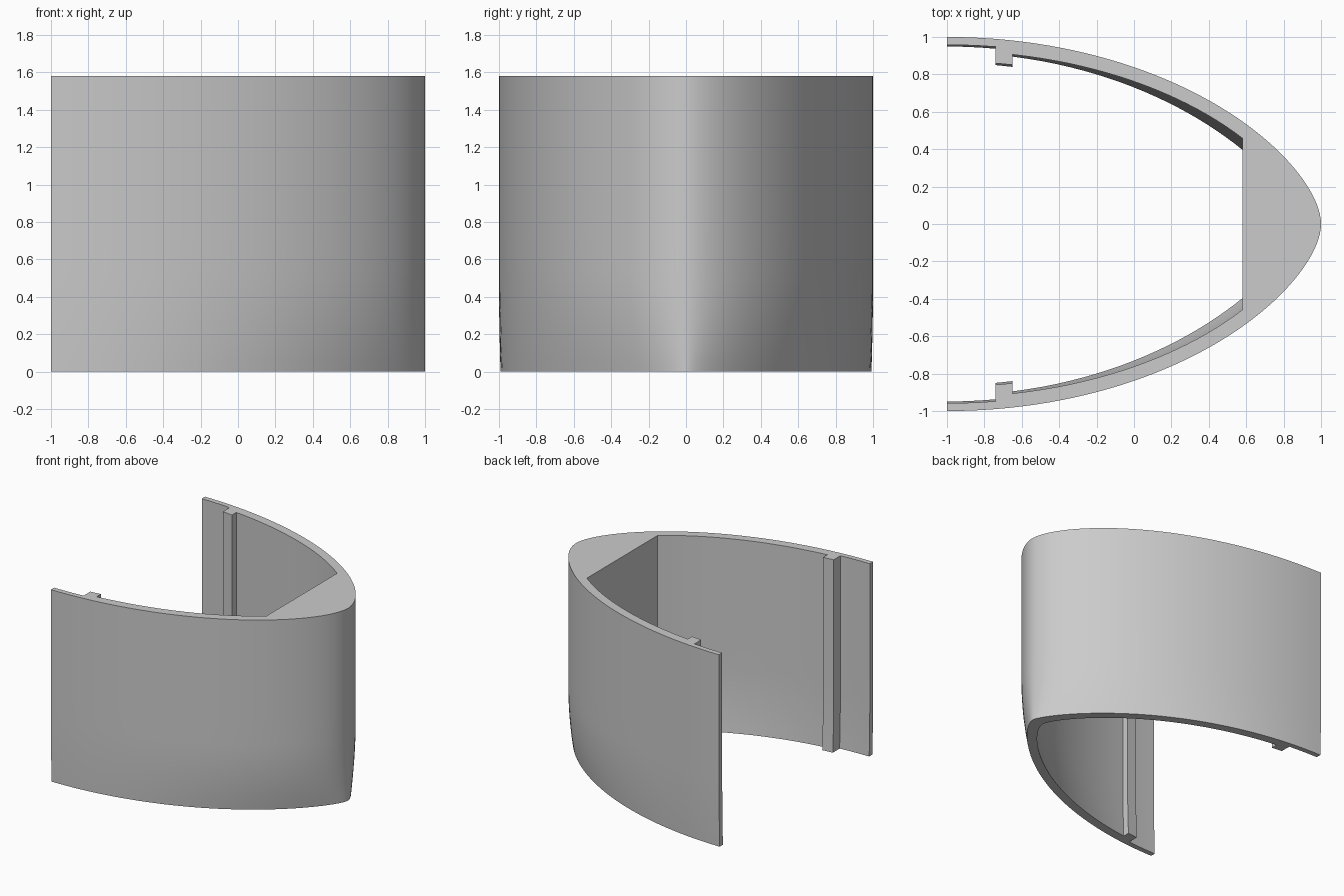
import bpy, bmesh, math

HEIGHT = 1.58
BLOCK_X = 0.58        # flat inner face of the solid nose
BLOCK_Z = 0.75        # underside of the solid nose
TAPER_Z = 0.55        # the sides draw in below this height

cube = bpy.data.objects.get("Cube")
if cube:
    bpy.data.objects.remove(cube, do_unlink=True)

grey = bpy.data.materials.new("plain grey")
grey.use_nodes = True
grey.diffuse_color = (0.6, 0.6, 0.6, 1)
grey.node_tree.nodes["Principled BSDF"].inputs["Base Color"].default_value = (0.6, 0.6, 0.6, 1)


def half_width(s, fullness):
    """Half width at s (0 tail, 1 tip), blending a circular arc and an ellipse."""
    ellipse = math.sqrt(max(0, 1 - s * s))
    arc = -1.5 + math.sqrt(6.25 - 4 * s * s)
    return arc + (ellipse - arc) * fullness


def half_profile(z, solid):
    """Outer and inner wall points of the +y side, both from tail to tip."""
    taper = max(0, 1 - z / TAPER_Z) ** 2
    scale = 1 - 0.009 * taper

    def outer_y(x):
        return scale * half_width((x + 1) / 2, 0.63 - 0.33 * taper)

    def inner_y(x):
        return scale * 0.925 * half_width((x + 1) / 1.9, 0.68 - 0.33 * taper)

    steps = 40
    angles = [math.pi / 2 * i / steps for i in range(steps + 1)]
    outer = [(-1 + 2 * math.sin(a), outer_y(-1 + 2 * math.sin(a))) for a in angles]
    outer[-1] = (1, 0)

    # Thin tail lip, then the upright rib, then the thicker wall
    lip = [-1, -0.91, -0.82, -0.74]
    inner = [(x, outer_y(x) - 0.042) for x in lip]
    inner += [(x, inner_y(x) - 0.055) for x in (-0.74, -0.65)]
    wall = [-1 + 1.9 * math.sin(a) for a in angles]
    wall = sorted([x for x in wall if x > -0.63] + [-0.65, BLOCK_X])
    inner += [(x, inner_y(x)) for x in wall]
    inner[-1] = (0.9, 0)
    if solid:
        inner = [(min(x, BLOCK_X), y) for x, y in inner]
    return outer, inner


def ring(bm, z, solid):
    """Closed horizontal outline of the whole shell at height z."""
    outer, inner = half_profile(z, solid)

    def mirrored(points):
        return [(x, -y) for x, y in reversed(points[:-1])]

    loop = outer + mirrored(outer)
    back = inner + mirrored(inner)
    loop += list(reversed(back))
    return [bm.verts.new((x, y, z)) for x, y in loop]


# Curved shell lofted upwards, with a flat ledge where the solid nose begins
bm = bmesh.new()
levels = [(TAPER_Z * i / 10, False) for i in range(11)]
levels += [(BLOCK_Z, False), (BLOCK_Z, True), (HEIGHT, True)]
rings = [ring(bm, z, solid) for z, solid in levels]
for low, high in zip(rings, rings[1:]):
    for i in range(len(low)):
        j = (i + 1) % len(low)
        bm.faces.new((low[i], low[j], high[j], high[i]))
bm.faces.new(list(reversed(rings[0])))
bm.faces.new(rings[-1])
bmesh.ops.remove_doubles(bm, verts=bm.verts[:], dist=0.00001)
bmesh.ops.recalc_face_normals(bm, faces=bm.faces[:])

mesh = bpy.data.meshes.new("curved_shell")
bm.to_mesh(mesh)
bm.free()
mesh.materials.append(grey)
shell = bpy.data.objects.new("curved_shell", mesh)
bpy.context.collection.objects.link(shell)

bpy.ops.object.select_all(action='DESELECT')
shell.select_set(True)
bpy.context.view_layer.objects.active = shell
bpy.ops.object.shade_smooth_by_angle(angle=math.radians(30))
